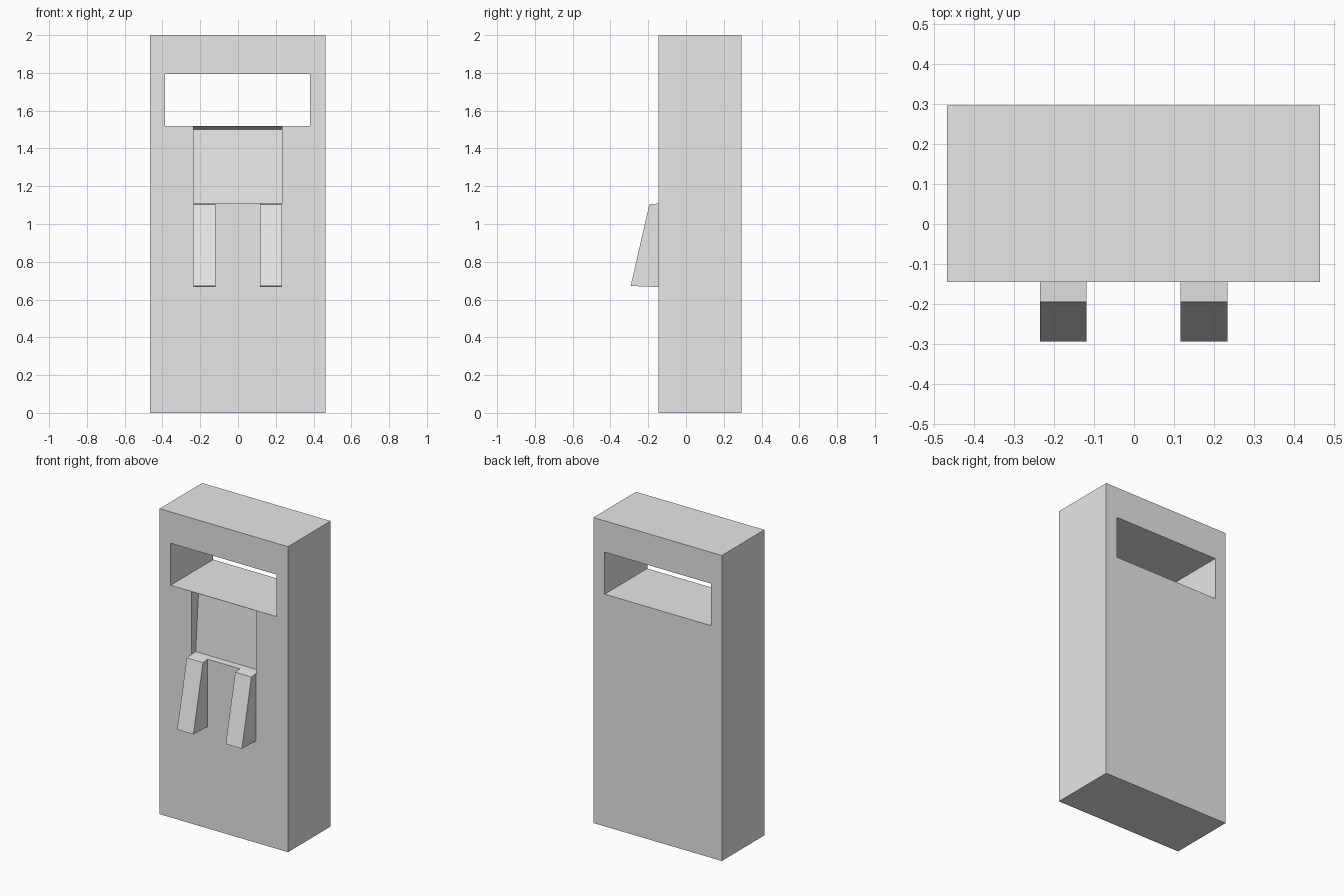
import bpy
import bmesh

if "Cube" in bpy.data.objects:
    bpy.data.objects.remove(bpy.data.objects["Cube"])

grey = bpy.data.materials.new("light grey")
grey.diffuse_color = (0.8, 0.8, 0.8, 1)
grey.use_nodes = True
grey.node_tree.nodes["Principled BSDF"].inputs["Base Color"].default_value = grey.diffuse_color


def prism(name, profile, x0, x1):
    """Extrude a (y, z) profile along x from x0 to x1."""
    bm = bmesh.new()
    face = bm.faces.new([bm.verts.new((x0, y, z)) for y, z in profile])
    ext = bmesh.ops.extrude_face_region(bm, geom=[face])
    new = [v for v in ext["geom"] if isinstance(v, bmesh.types.BMVert)]
    bmesh.ops.translate(bm, verts=new, vec=(x1 - x0, 0, 0))
    bmesh.ops.recalc_face_normals(bm, faces=bm.faces)
    mesh = bpy.data.meshes.new(name)
    bm.to_mesh(mesh)
    bm.free()
    mesh.materials.append(grey)
    obj = bpy.data.objects.new(name, mesh)
    bpy.context.collection.objects.link(obj)
    return obj


def cut(target, cutter):
    mod = target.modifiers.new(cutter.name, "BOOLEAN")
    mod.operation = "DIFFERENCE"
    mod.solver = "EXACT"
    mod.object = cutter
    cutter.hide_render = True
    cutter.hide_set(True)


FRONT, BACK = -0.145, 0.295

# Upright slab
body = prism("body", [(FRONT, 0), (BACK, 0), (BACK, 2), (FRONT, 2)], -0.466, 0.464)

# Window through the slab
cut(body, prism("window_cutter",
                [(-0.4, 1.52), (0.5, 1.52), (0.5, 1.795), (-0.4, 1.795)], -0.386, 0.382))

# Shallow tilted recess under the window, deeper at the top
cut(body, prism("recess_cutter",
                [(-0.165, 1.107), (-0.10, 1.109), (-0.07, 1.50),
                 (FRONT, 1.518), (-0.165, 1.518)], -0.236, 0.234))

# Two wedge fins below the recess
wedge = [(FRONT + 0.005, 0.666), (-0.293, 0.672), (-0.194, 1.104), (FRONT + 0.005, 1.109)]
prism("left_fin", wedge, -0.235, -0.118)
prism("right_fin", wedge, 0.116, 0.233)
